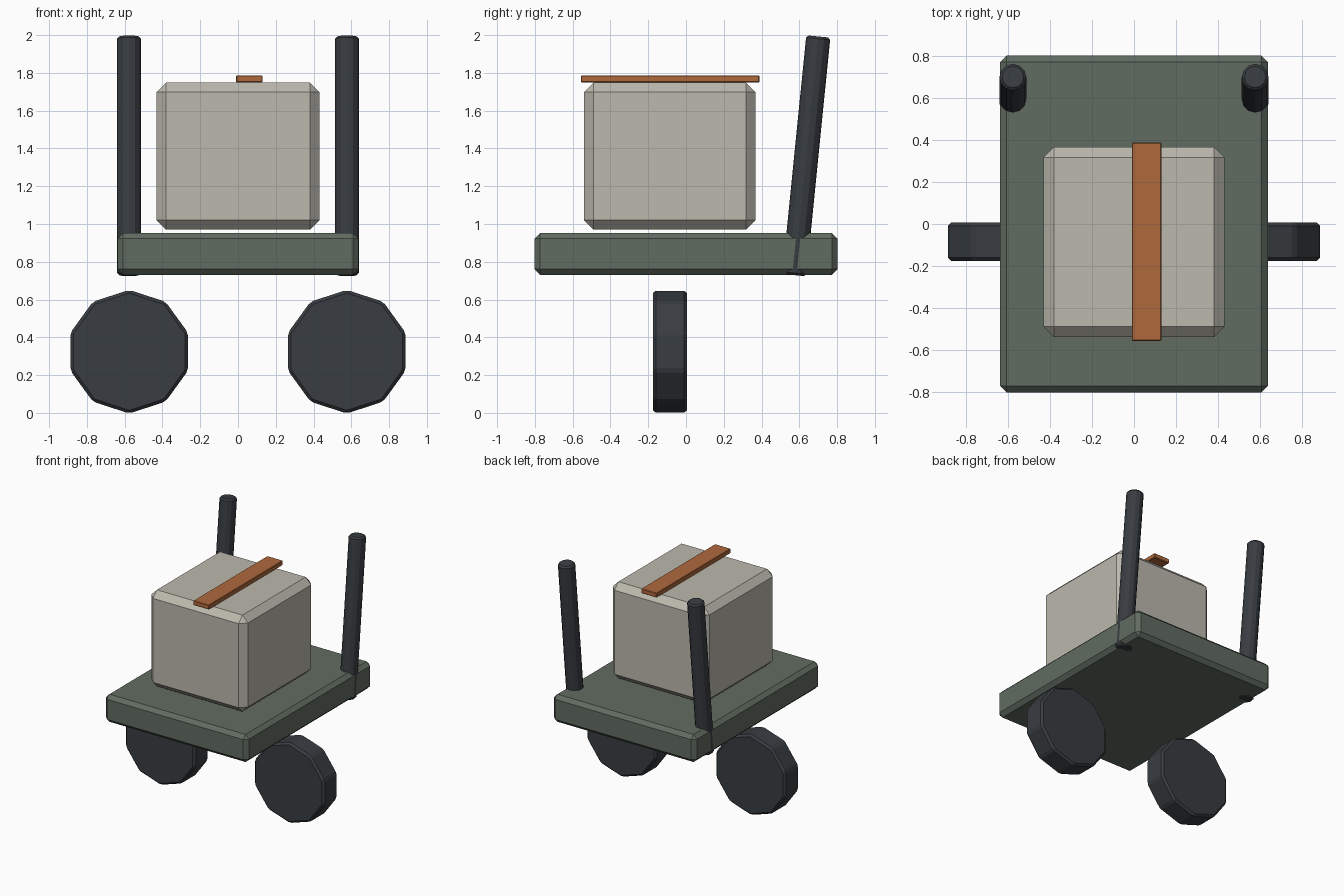
import bpy
from math import pi

if "Cube" in bpy.data.objects:
    bpy.data.objects.remove(bpy.data.objects["Cube"])


def material(name, rgb):
    m = bpy.data.materials.new(name)
    m.diffuse_color = (*rgb, 1)
    m.use_nodes = True
    m.node_tree.nodes["Principled BSDF"].inputs["Base Color"].default_value = m.diffuse_color
    return m


GREEN = material("deck green", (0.12, 0.15, 0.12))
STONE = material("crate grey", (0.50, 0.48, 0.42))
RUST = material("strap orange", (0.43, 0.14, 0.045))
DARK = material("dark rubber", (0.04, 0.046, 0.053))


def finish(name, mat, bevel):
    ob = bpy.context.object
    ob.name = name
    ob.data.materials.append(mat)
    mod = ob.modifiers.new("chamfer", 'BEVEL')
    mod.width = bevel
    mod.segments = 1
    mod.limit_method = 'ANGLE'
    return ob


def box(name, loc, size, mat, bevel):
    bpy.ops.mesh.primitive_cube_add(size=1, location=loc)
    bpy.context.object.scale = size
    bpy.ops.object.transform_apply(location=False, rotation=False, scale=True)
    return finish(name, mat, bevel)


def rod(name, sides, radius, depth, loc, tilt, mat, bevel):
    bpy.ops.mesh.primitive_cylinder_add(vertices=sides, radius=radius, depth=depth,
                                        location=loc, rotation=(tilt, 0, 0))
    return finish(name, mat, bevel)


# flat deck, cargo crate and the strap across it
box("deck", (0, 0, 0.842), (1.276, 1.604, 0.222), GREEN, 0.03)
box("crate", (0, -0.086, 1.359), (0.864, 0.906, 0.778), STONE, 0.05)
box("strap", (0.06, -0.084, 1.768), (0.14, 0.945, 0.037), RUST, 0.004)

# wheels and leaning handle posts on both sides
for side, s in (("left", -1), ("right", 1)):
    rod(side + "_wheel", 10, 0.327, 0.182, (s * 0.576, -0.085, 0.324), pi / 2, DARK, 0.016)
    rod(side + "_handle_post", 12, 0.064, 1.27, (s * 0.577, 0.637, 1.361), -0.1, DARK, 0.012)
